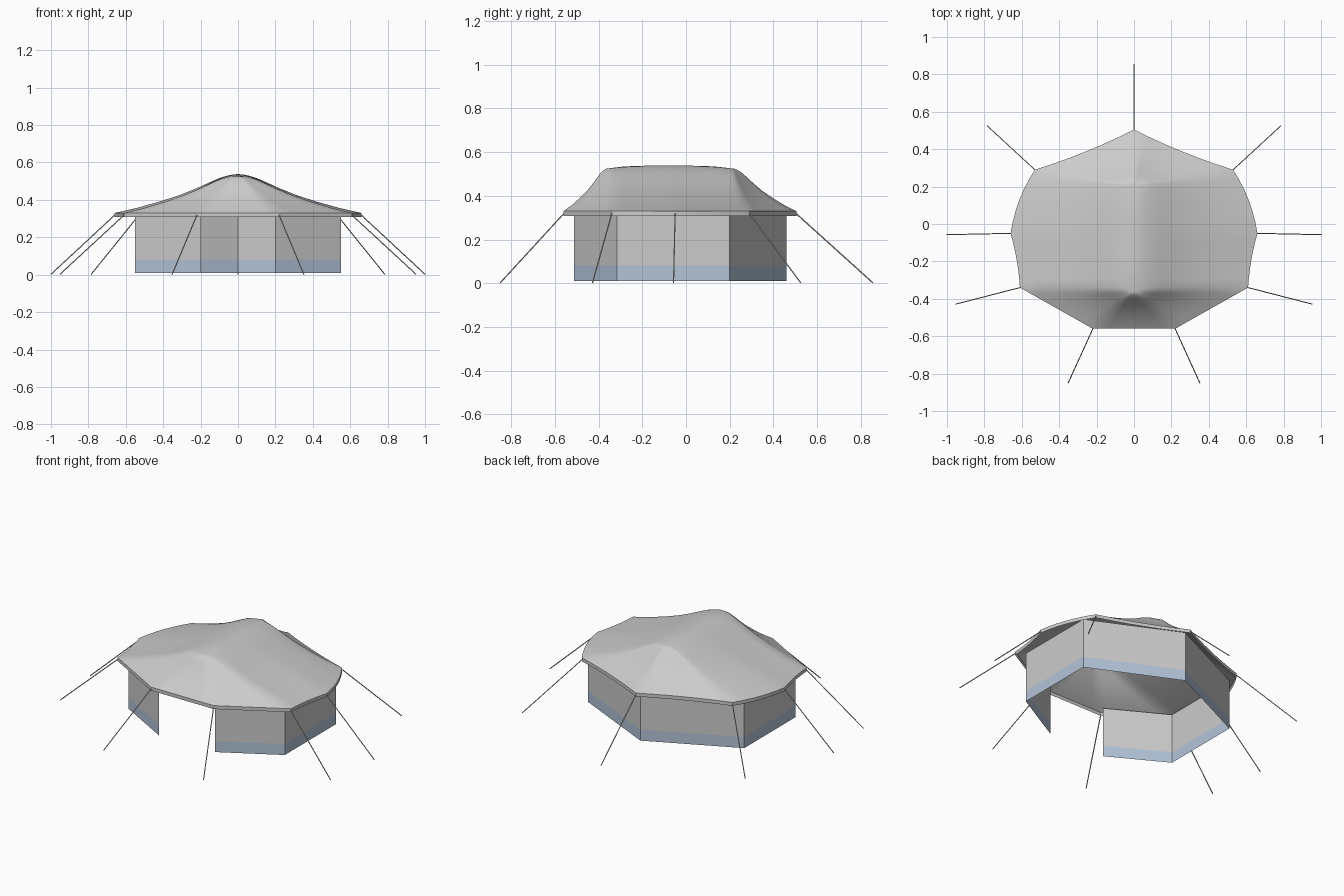
import bpy
import math
from mathutils import Vector

if "Cube" in bpy.data.objects:
    bpy.data.objects.remove(bpy.data.objects["Cube"])


def make_object(name, verts, faces, smooth=None):
    mesh = bpy.data.meshes.new(name)
    mesh.from_pydata(verts, [], faces)
    mesh.update()
    obj = bpy.data.objects.new(name, mesh)
    bpy.context.collection.objects.link(obj)
    if smooth:
        bpy.ops.object.select_all(action='DESELECT')
        obj.select_set(True)
        bpy.context.view_layer.objects.active = obj
        bpy.ops.object.shade_smooth_by_angle(angle=math.radians(smooth))
    return obj


def mirrored(half):
    """Mirror a +x chain (front to back, ending on x = 0) to a full chain."""
    return half + [(-x, y) for x, y in reversed(half[:-1])]


# Roof: nine-cornered eave lofted to a ridge with a bell-shaped profile
corners = mirrored([(0.22, -0.56), (0.61, -0.34), (0.66, -0.05),
                    (0.53, 0.29), (0, 0.505)])
bulge = [0, -0.008, 0.02, -0.012, -0.012, 0.02, -0.008, 0, 0]
STEPS = 6
outline = []
for i, b in enumerate(bulge):
    p, q = Vector(corners[i]), Vector(corners[(i + 1) % 9])
    d = (q - p).normalized()
    normal = Vector((d.y, -d.x))
    for k in range(STEPS):
        t = k / STEPS
        outline.append(p.lerp(q, t) + normal * b * 4 * t * (1 - t))

profile = [(0, 0.538), (0.05, 0.535), (0.10, 0.527), (0.16, 0.514),
           (0.24, 0.491), (0.34, 0.461), (0.48, 0.424), (0.64, 0.390),
           (0.82, 0.357), (1, 0.330)]
n = len(outline)
verts, faces = [], []
for t, z in profile:
    for p in outline:
        ridge = Vector((0, max(-0.355, min(0.205, p.y))))
        q = ridge.lerp(p, t)
        # the ridge sinks slightly towards its two ends
        drop = 0.013 * (abs(ridge.y + 0.075) / 0.28) ** 4 * (1 - t) ** 4
        verts.append((q.x, q.y, z - drop))
for r in range(len(profile) - 1):
    for j in range(n):
        k = (j + 1) % n
        faces.append((r * n + j, (r + 1) * n + j, (r + 1) * n + k, r * n + k))
roof = make_object("roof", verts, faces)
# weld the collapsed ridge ring
import bmesh
bm = bmesh.new()
bm.from_mesh(roof.data)
bmesh.ops.remove_doubles(bm, verts=bm.verts, dist=0.0005)
bm.to_mesh(roof.data)
bm.free()
bpy.ops.object.select_all(action='DESELECT')
roof.select_set(True)
bpy.context.view_layer.objects.active = roof
bpy.ops.object.shade_smooth_by_angle(angle=math.radians(50))


def strip(name, chain, z0, z1, closed=False, smooth=None):
    m = len(chain)
    v = [(x, y, z) for z in (z0, z1) for x, y in chain]
    f = [(i, (i + 1) % m, m + (i + 1) % m, m + i)
         for i in range(m if closed else m - 1)]
    return make_object(name, v, f, smooth)


# Short hanging edge all round the roof
strip("roof_valance", [tuple(p) for p in outline], 0.308, 0.33, True, 20)

# Walls, open at the front, with a coloured band at the bottom
wall_chain = mirrored([(0.197, -0.513), (0.55, -0.315), (0.55, 0.2), (0, 0.46)])
strip("walls", wall_chain, 0.08, 0.33)
band = strip("wall_base_band", wall_chain, 0.01, 0.08)
blue = bpy.data.materials.new("band_blue")
blue.diffuse_color = (0.45, 0.55, 0.68, 1)
blue.use_nodes = True
blue.node_tree.nodes["Principled BSDF"].inputs["Base Color"].default_value = blue.diffuse_color
band.data.materials.append(blue)

# Guy ropes from every eave corner to the ground
pegs = mirrored([(0.352, -0.85), (0.952, -0.428), (1.0, -0.057),
                 (0.785, 0.525), (0, 0.855)])
for i, (c, g) in enumerate(zip(corners, pegs)):
    top, foot = Vector((*c, 0.318)), Vector((*g, 0.002))
    axis = foot - top
    bpy.ops.mesh.primitive_cylinder_add(
        vertices=6, radius=0.003, depth=axis.length, location=(top + foot) / 2,
        rotation=axis.to_track_quat('Z', 'Y').to_euler())
    bpy.context.object.name = f"guy_rope_{i + 1}"
